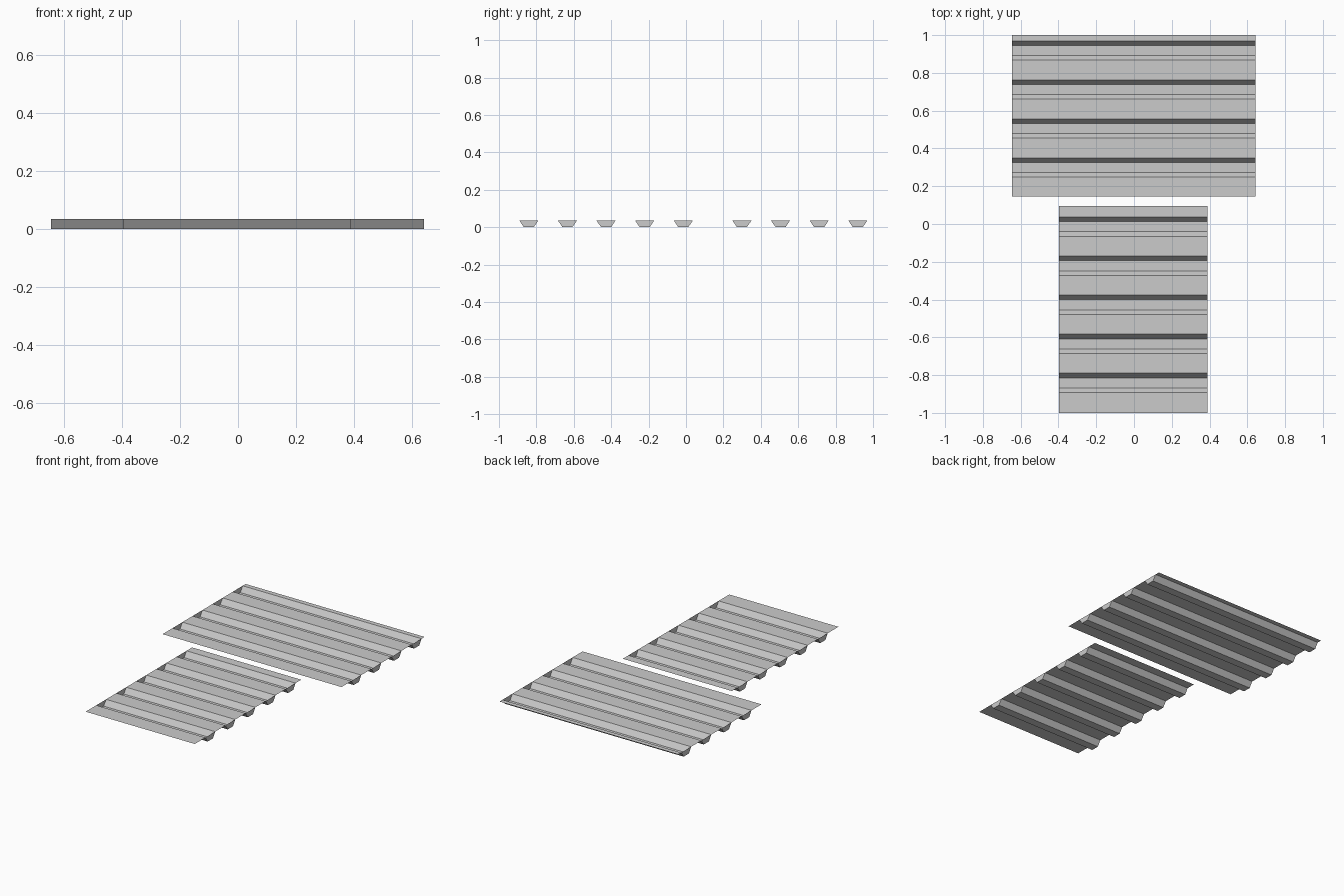
import bpy, bmesh

if "Cube" in bpy.data.objects:
    bpy.data.objects.remove(bpy.data.objects["Cube"])

HEIGHT = 0.035     # depth of the troughs
PITCH = 0.2065     # spacing between troughs
SLOPE, FLOOR = 0.024, 0.053


def decking_sheet(name, x0, x1, y_start, y_end, first, count):
    """Thin sheet running along x, with trapezoid troughs closed at both ends."""
    bm = bmesh.new()

    # cross-section in y and z, from back edge to front edge
    profile = [(y_start, HEIGHT)]
    for i in range(count):
        y = first - i * PITCH
        profile += [(y, HEIGHT), (y - SLOPE, 0),
                    (y - SLOPE - FLOOR, 0), (y - 2 * SLOPE - FLOOR, HEIGHT)]
    profile.append((y_end, HEIGHT))

    left = [bm.verts.new((x0, y, z)) for y, z in profile]
    right = [bm.verts.new((x1, y, z)) for y, z in profile]

    # sheet strips
    for i in range(len(profile) - 1):
        bm.faces.new((left[i], left[i + 1], right[i + 1], right[i]))
    # trough end caps
    for i in range(count):
        k = 1 + 4 * i
        bm.faces.new(left[k:k + 4][::-1])
        bm.faces.new(right[k:k + 4])

    bmesh.ops.recalc_face_normals(bm, faces=bm.faces[:])
    # make the sheet face upward
    bm.faces.ensure_lookup_table()
    if bm.faces[0].normal.z < 0:
        bmesh.ops.reverse_faces(bm, faces=bm.faces[:])
    mesh = bpy.data.meshes.new(name)
    bm.to_mesh(mesh)
    bm.free()
    obj = bpy.data.objects.new(name, mesh)
    bpy.context.collection.objects.link(obj)
    return obj


# wide sheet at the back, narrow sheet at the front
decking_sheet("wide_roof_sheet", -0.645, 0.642, 1.0, 0.146, 0.969, 4)
decking_sheet("narrow_roof_sheet", -0.396, 0.389, 0.094, -1.0, 0.036, 5)
